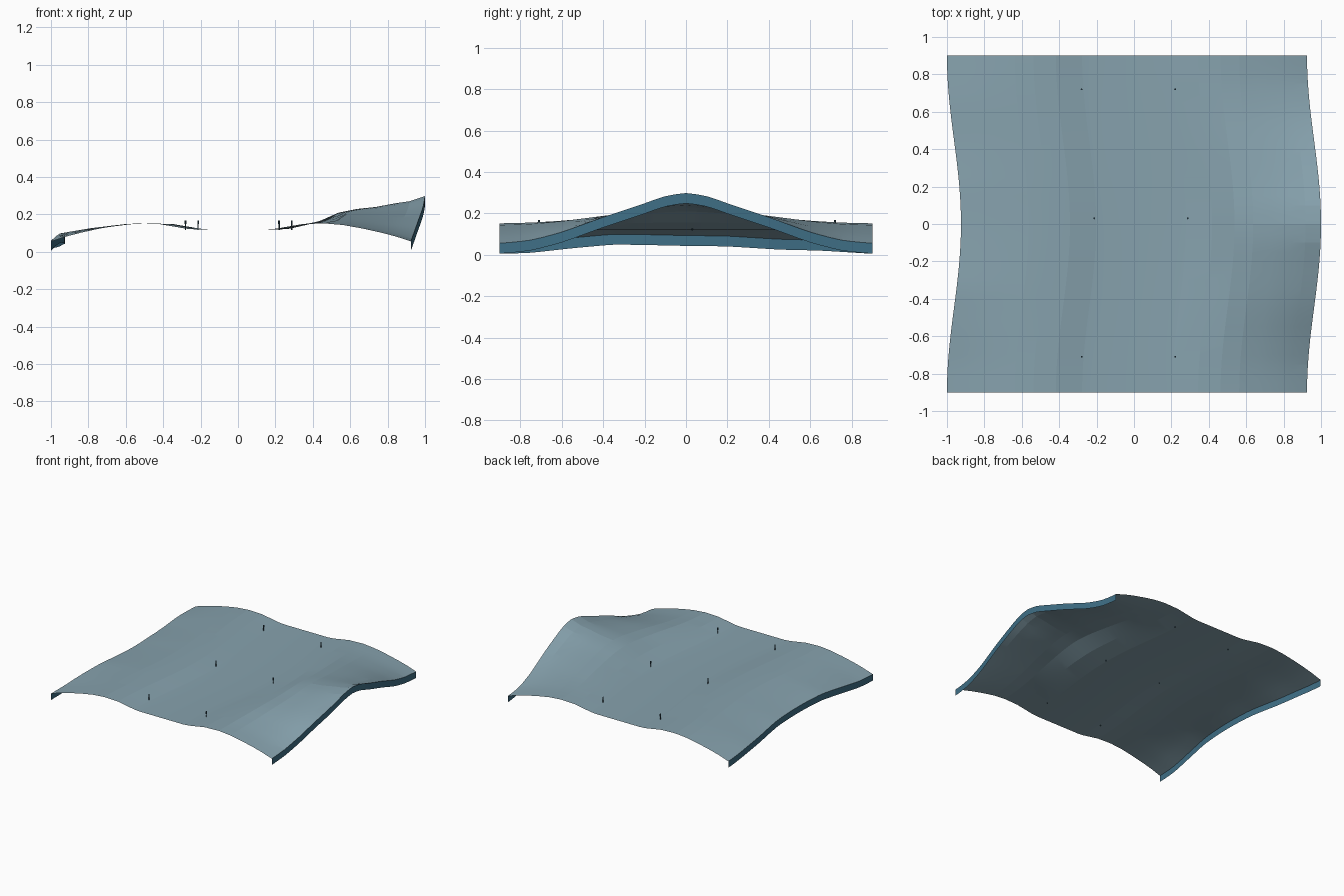
import bpy, bmesh, math

cube = bpy.data.objects.get("Cube")
if cube:
    bpy.data.objects.remove(cube, do_unlink=True)


def material(name, color):
    mat = bpy.data.materials.new(name)
    mat.use_nodes = True
    mat.diffuse_color = (*color, 1)
    mat.node_tree.nodes["Principled BSDF"].inputs["Base Color"].default_value = (*color, 1)
    return mat


SHEET = material("pale blue grey", (0.24, 0.36, 0.42))
TRIM = material("teal blue", (0.05, 0.16, 0.24))
PIN = material("dark teal", (0.03, 0.07, 0.10))

HALF_X, HALF_Y, STEPS, TRIM_DROP = 0.9625, 0.9, 36, 0.05

# Height profiles across the width: (distance from middle, height)
END = [(0, .12), (.19, .12), (.24, .124), (.38, .148), (.5, .152), (.6, .143),
       (.7, .125), (.8, .103), (.88, .082), (HALF_X, .055)]
LEFT_HUMP = [(0, 0), (.5, 0), (.7, .014), (.88, .032), (HALF_X, .045)]
RIGHT_HUMP = [(0, 0), (.36, 0), (.5, .058), (.7, .116), (.88, .19), (HALF_X, .245)]
# Strength of each hump along the depth
LEFT_WEIGHT = [(-.9, 0), (-.75, .1), (-.55, .6), (-.35, 1), (-.2, .95), (0, .85),
               (.2, .8), (.45, .45), (.65, .35), (.9, 0)]
RIGHT_WEIGHT = [(0, 1), (.1, .94), (.2, .79), (.4, .52), (.6, .22), (.75, .06), (.9, 0)]


def sample(points, t):
    """Straight interpolation through a profile."""
    for (a, p), (b, q) in zip(points, points[1:]):
        if t <= b:
            return p + (q - p) * (t - a) / (b - a)
    return points[-1][1]


def soft(points, t):
    """Profile averaged over a short span, to round its corners."""
    return sum(sample(points, min(max(t + k * .03, points[0][0]), .9)) for k in (-1, 0, 1)) / 3


def sway(y):
    return .0375 * math.cos(math.pi * y / HALF_Y)


def height(u, y):
    if u < 0:
        return sample(END, -u) + sample(LEFT_HUMP, -u) * soft(LEFT_WEIGHT, y)
    return sample(END, u) + sample(RIGHT_HUMP, u) * soft(RIGHT_WEIGHT, abs(y))


def grid(name, columns, point, mat):
    """Quad strip surface from point(column, y)."""
    bm = bmesh.new()
    rows = []
    for j in range(STEPS + 1):
        y = -HALF_Y + 2 * HALF_Y * j / STEPS
        rows.append([bm.verts.new(point(c, y)) for c in columns])
    for a, b in zip(rows, rows[1:]):
        for i in range(len(columns) - 1):
            bm.faces.new((a[i], a[i + 1], b[i + 1], b[i]))
    mesh = bpy.data.meshes.new(name)
    bm.to_mesh(mesh)
    bm.free()
    obj = bpy.data.objects.new(name, mesh)
    bpy.context.collection.objects.link(obj)
    mesh.materials.append(mat)
    bpy.ops.object.select_all(action="DESELECT")
    obj.select_set(True)
    bpy.context.view_layer.objects.active = obj
    bpy.ops.object.shade_smooth_by_angle(angle=math.radians(5))
    return obj


# Rippled roof sheet
stations = [-u for u, z in reversed(END)] + [u for u, z in END[1:]]
grid("roof_sheet", stations, lambda u, y: (u + sway(y), y, height(u, y)), SHEET)

# Hanging trim along both side edges
for side, name in ((-1, "right_edge_trim"), (1, "left_edge_trim")):
    u = side * HALF_X
    drops = (TRIM_DROP, 0) if side > 0 else (0, TRIM_DROP)
    grid(name, drops, lambda d, y: (u + sway(y), y, height(u, y) - d), TRIM)


# Six capped pins standing on the sheet
def cylinder(name, x, y, radius, low, high):
    bpy.ops.mesh.primitive_cylinder_add(vertices=10, radius=radius, depth=high - low,
                                        location=(x, y, (low + high) / 2))
    obj = bpy.context.object
    obj.name = name
    obj.data.materials.append(PIN)


for y in (-.71, .03, .72):
    for u in (-.25, .25):
        x = u + sway(y)
        cylinder("pin_stem", x, y, .003, .118, .15)
        cylinder("pin_cap", x, y, .005, .15, .168)
